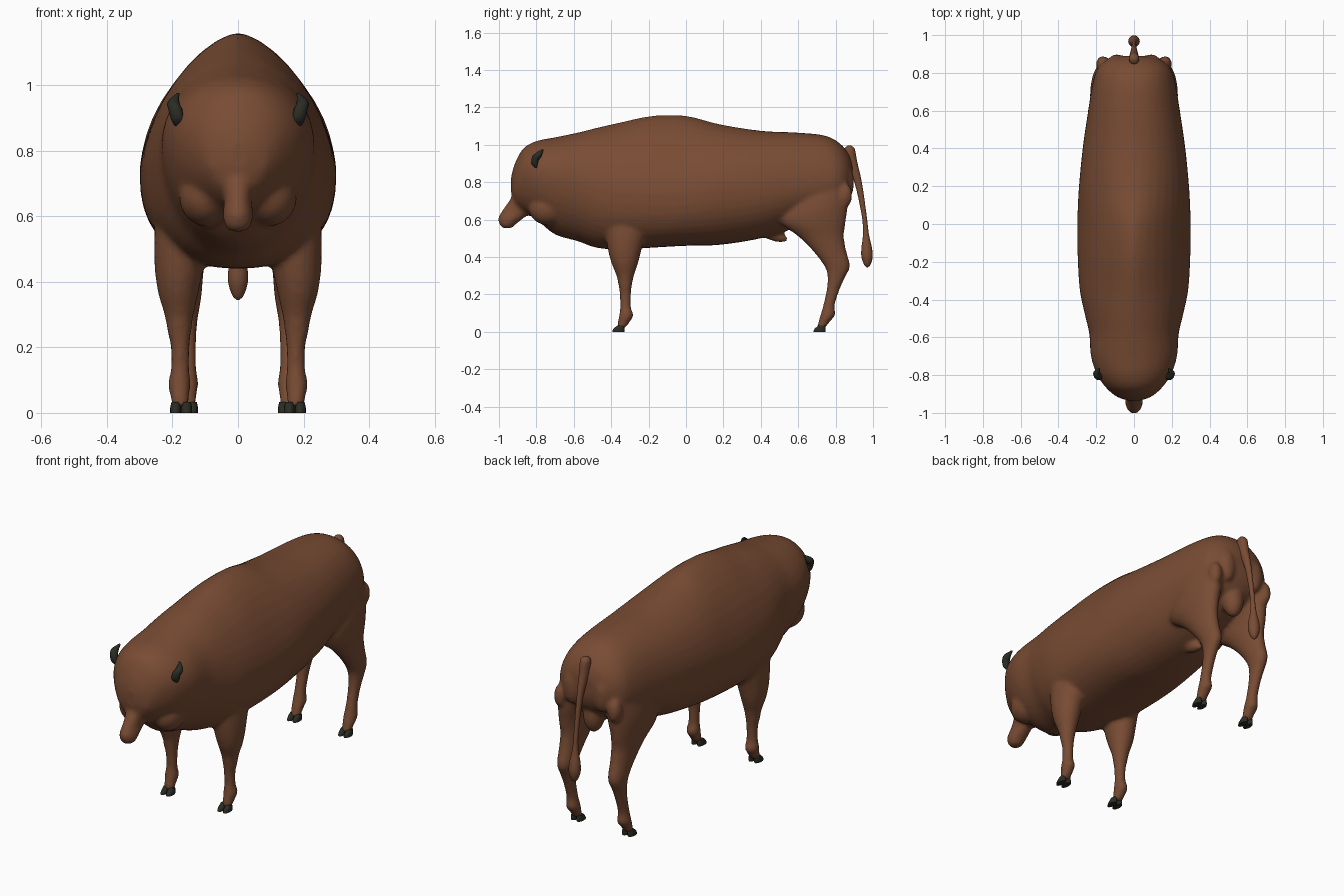
import bpy
import math
from mathutils import Vector

default_cube = bpy.data.objects.get("Cube")
if default_cube:
    bpy.data.objects.remove(default_cube, do_unlink=True)


def make_material(name, colour):
    material = bpy.data.materials.new(name)
    material.use_nodes = True
    material.diffuse_color = (*colour, 1)
    shader = material.node_tree.nodes["Principled BSDF"]
    shader.inputs["Base Color"].default_value = (*colour, 1)
    shader.inputs["Roughness"].default_value = 0.8
    return material


brown = make_material("brown hide", (0.19, 0.072, 0.034))
dark = make_material("dark horn", (0.024, 0.025, 0.017))


def interpolate(rows, steps):
    """Smooth the measured stations with a Catmull-Rom curve."""
    result = []
    last = len(rows) - 1
    for i in range(last):
        before, start = rows[max(i - 1, 0)], rows[i]
        end, after = rows[i + 1], rows[min(i + 2, last)]
        for step in range(steps):
            t = step / steps
            result.append([
                b + t * ((c - a) + t * ((2 * a - 5 * b + 4 * c - d)
                                        + t * (3 * b - a - 3 * c + d))) / 2
                for a, b, c, d in zip(before, start, end, after)])
    result.append(rows[-1])
    return result


def power(value, exponent):
    return math.copysign(abs(value) ** exponent, value)


def loft(name, rows, ring, material, steps=4, sides=24):
    """Skin a closed tube through the rings made from each station."""
    verts, faces = [], []
    stations = interpolate(rows, steps)
    for row in stations:
        verts += [ring(row, math.tau * k / sides) for k in range(sides)]
    for i in range(len(stations) - 1):
        for k in range(sides):
            n = (k + 1) % sides
            faces.append((i * sides + k, i * sides + n,
                          (i + 1) * sides + n, (i + 1) * sides + k))
    faces.append(tuple(reversed(range(sides))))
    faces.append(tuple(range(len(verts) - sides, len(verts))))
    mesh = bpy.data.meshes.new(name)
    mesh.from_pydata(verts, [], faces)
    obj = bpy.data.objects.new(name, mesh)
    bpy.context.collection.objects.link(obj)
    finish(obj, material)
    return obj


def finish(obj, material):
    obj.data.materials.append(material)
    bpy.ops.object.select_all(action="DESELECT")
    obj.select_set(True)
    bpy.context.view_layer.objects.active = obj
    # Consistent outward normals, then smooth shading
    bpy.ops.object.mode_set(mode="EDIT")
    bpy.ops.mesh.select_all(action="SELECT")
    bpy.ops.mesh.normals_make_consistent(inside=False)
    bpy.ops.object.mode_set(mode="OBJECT")
    bpy.ops.object.shade_smooth_by_angle(angle=math.radians(50))


def body_ring(row, angle):
    y, low, wide, top, half, upper, lower = row
    c, s = math.cos(angle), math.sin(angle)
    exponent = 2 / (upper if s > 0 else lower)
    height = top - wide if s > 0 else wide - low
    return (half * power(c, exponent), y, wide + height * power(s, exponent))


def upright_ring(side):
    """Horizontal oval from z, front, back, inner x and outer x."""
    def ring(row, angle):
        z, front, back, inner, outer = row
        return (side * ((inner + outer) + (outer - inner) * math.cos(angle)) / 2,
                ((front + back) + (back - front) * math.sin(angle)) / 2, z)
    return ring


def ball(name, centre, radii, tilt=0):
    bpy.ops.mesh.primitive_uv_sphere_add(segments=24, ring_count=14, location=centre,
                                         rotation=(tilt, 0, 0))
    obj = bpy.context.object
    obj.name = name
    obj.scale = radii
    bpy.ops.object.transform_apply(location=True, rotation=True, scale=True)
    finish(obj, brown)
    return obj


# Trunk and head: y, bottom, widest height, top, half width, upper and lower roundness
trunk = [
    (-.935, .74, .78, .83, .03, 2, 2),
    (-.915, .68, .79, .90, .09, 2, 2),
    (-.87, .64, .83, .98, .145, 2, 2),
    (-.80, .60, .84, 1.02, .195, 2, 2),
    (-.70, .52, .83, 1.04, .228, 2, 1.9),
    (-.58, .485, .80, 1.065, .237, 2, 2),
    (-.48, .45, .77, 1.09, .26, 1.9, 2.2),
    (-.35, .44, .75, 1.12, .287, 1.7, 2.4),
    (-.18, .45, .74, 1.155, .298, 1.6, 2.5),
    (0, .46, .74, 1.155, .3, 1.6, 2.5),
    (.18, .465, .76, 1.11, .293, 1.8, 2.3),
    (.4, .50, .77, 1.075, .272, 2, 2.2),
    (.6, .56, .78, 1.065, .243, 2.1, 2),
    (.74, .61, .79, 1.05, .22, 2.1, 2),
    (.82, .66, .80, 1.01, .195, 2.1, 2),
    (.87, .72, .82, .95, .14, 2, 2),
    (.89, .78, .83, .89, .06, 2, 2),
]
parts = [loft("body", trunk, body_ring, brown, sides=40)]

# Muzzle dropping forward from the face
muzzle = [
    (.80, -.91, -.76, -.04, .04),
    (.72, -.935, -.79, -.05, .05),
    (.65, -.982, -.82, -.043, .043),
    (.61, -1.004, -.865, -.046, .046),
    (.575, -.998, -.91, -.042, .042),
    (.553, -.98, -.93, -.025, .025),
]
parts.append(loft("muzzle", muzzle, upright_ring(1), brown))

# Legs: z, front, back, inner x, outer x
front_leg = [
    (.68, -.43, -.20, .12, .24),
    (.55, -.43, -.21, .105, .255),
    (.45, -.42, -.235, .105, .255),
    (.37, -.40, -.255, .12, .245),
    (.30, -.372, -.278, .135, .225),
    (.25, -.362, -.288, .142, .216),
    (.20, -.354, -.294, .147, .206),
    (.13, -.352, -.294, .148, .206),
    (.09, -.358, -.28, .143, .214),
    (.055, -.365, -.298, .148, .208),
    (.02, -.37, -.325, .15, .203),
]
hind_leg = [
    (.80, .58, .86, .08, .205),
    (.68, .52, .865, .07, .23),
    (.59, .50, .855, .085, .23),
    (.51, .60, .845, .095, .215),
    (.43, .68, .858, .105, .205),
    (.35, .74, .878, .112, .198),
    (.29, .757, .85, .122, .192),
    (.22, .75, .82, .127, .186),
    (.14, .733, .795, .127, .186),
    (.09, .718, .80, .12, .19),
    (.055, .708, .77, .125, .187),
    (.02, .70, .745, .128, .183),
]
for label, side in (("left", 1), ("right", -1)):
    parts.append(loft(label + "_front_leg", front_leg, upright_ring(side), brown))
    parts.append(loft(label + "_hind_leg", hind_leg, upright_ring(side), brown))
    # Rump muscles and brow ridges
    parts.append(ball(label + "_rump", (side * .165, .85, .73), (.035, .04, .065)))
    parts.append(ball(label + "_seat_bone", (side * .09, .865, .80), (.045, .033, .09)))
    parts.append(ball(label + "_brow", (side * .072, -.895, .755), (.024, .03, .028)))
    parts.append(ball(label + "_cheek", (side * .10, -.74, .66), (.08, .10, .09)))

# Underside details
parts.append(ball("scrotum", (0, .80, .65), (.055, .055, .095)))
parts.append(ball("sheath", (0, .47, .515), (.03, .08, .03), -.3))

# Fuse the fleshy parts into one smooth skin
bpy.ops.object.select_all(action="DESELECT")
for part in parts:
    part.select_set(True)
bpy.context.view_layer.objects.active = parts[0]
bpy.ops.object.join()
skin = bpy.context.object
skin.name = "hide"
for modifier in list(skin.modifiers):
    skin.modifiers.remove(modifier)
remesh = skin.modifiers.new("fuse", "REMESH")
remesh.mode = "VOXEL"
remesh.voxel_size = .011
remesh.use_smooth_shade = True
relax = skin.modifiers.new("relax", "SMOOTH")
relax.factor = .5
relax.iterations = 7

# Tail with its tuft
tail = [
    (.995, .865, .885, -.012, .012),
    (.975, .845, .903, -.026, .026),
    (.91, .85, .915, -.025, .025),
    (.80, .90, .94, -.016, .016),
    (.62, .94, .966, -.012, .012),
    (.52, .946, .978, -.015, .015),
    (.45, .938, .994, -.028, .028),
    (.40, .938, .998, -.03, .03),
    (.36, .952, .987, -.018, .018),
    (.345, .965, .973, -.004, .004),
]
loft("tail", tail, upright_ring(1), brown)


# Horns as tapered tubes, and cloven hooves
def horn_ring(side):
    def ring(row, angle):
        x, y, z, radius = row
        offset = Vector((math.cos(angle), math.sin(angle) * .8, math.sin(angle) * -.5))
        return Vector((side * x, y, z)) + radius * Vector((side * offset.x, offset.y, offset.z))
    return ring


horn = [
    (.176, -.80, .872, .008),
    (.183, -.81, .89, .019),
    (.191, -.806, .925, .021),
    (.197, -.787, .948, .018),
    (.183, -.765, .975, .004),
]
for label, side in (("left", 1), ("right", -1)):
    loft(label + "_horn", horn, horn_ring(side), dark, sides=12)
    for place, toe, inner in (("front", -.395, .14), ("hind", .68, .122)):
        for claw in range(2):
            x = inner + claw * .034
            hoof = [
                (0, toe, toe + .066, x, x + .033),
                (.015, toe + .006, toe + .067, x, x + .033),
                (.033, toe + .026, toe + .064, x + .004, x + .029),
            ]
            loft(f"{label}_{place}_hoof_{claw + 1}", hoof, upright_ring(side), dark, sides=14)
